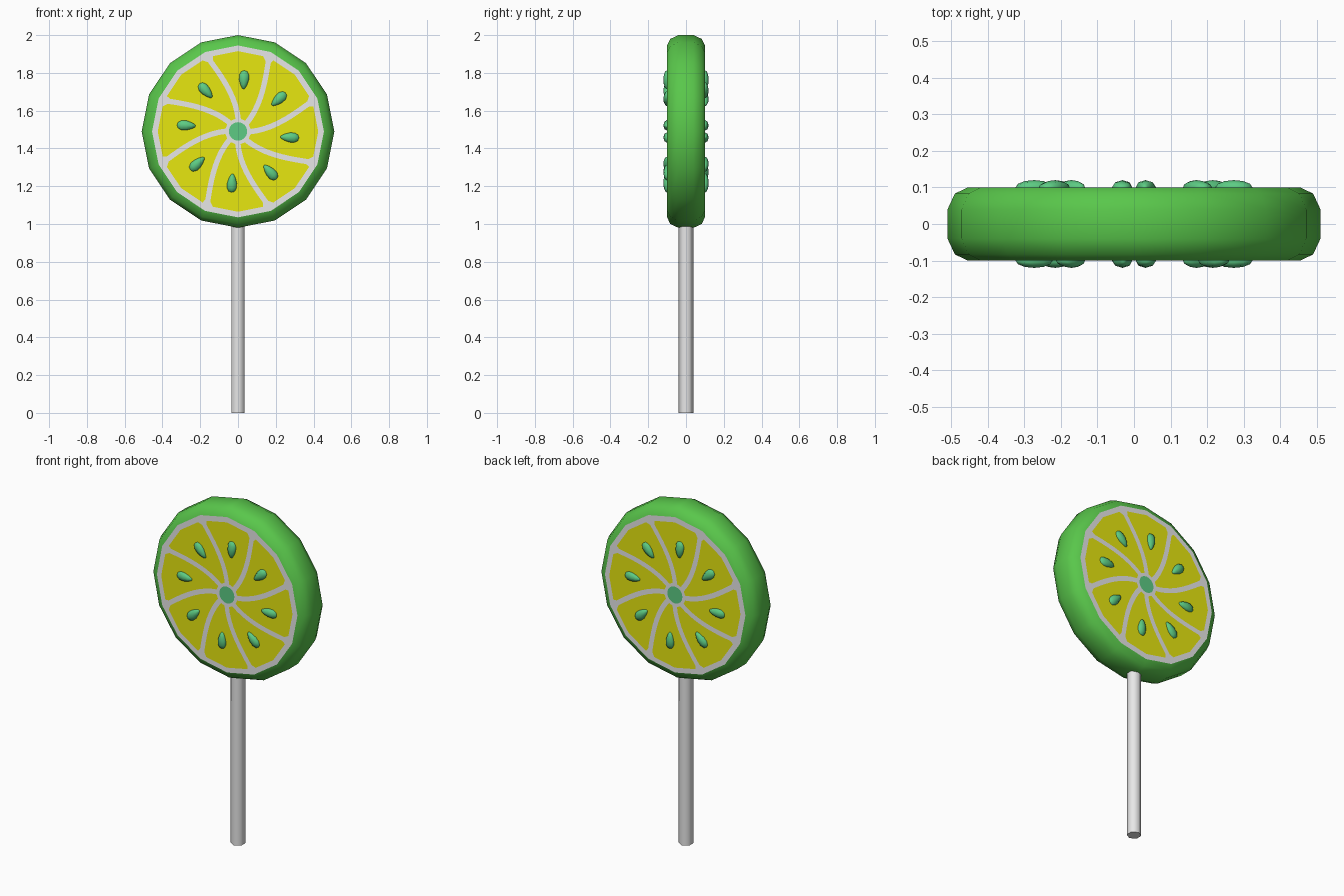
import bpy, bmesh, math
from mathutils import Vector, Matrix

if "Cube" in bpy.data.objects:
    bpy.data.objects.remove(bpy.data.objects["Cube"])

CZ = 1.49          # height of the disc centre
FACE = 0.10        # half thickness of the disc


def material(name, rgb):
    m = bpy.data.materials.new(name)
    m.diffuse_color = (*rgb, 1)
    m.use_nodes = True
    m.node_tree.nodes["Principled BSDF"].inputs["Base Color"].default_value = m.diffuse_color
    return m


GREEN = material("rind green", (0.10, 0.57, 0.07))
WHITE = material("pith white", (0.8, 0.8, 0.8))
YELLOW = material("pulp yellow", (0.8, 0.8, 0.005))
SEED = material("seed green", (0.11, 0.60, 0.23))


def finish(bm, name, *mats):
    mesh = bpy.data.meshes.new(name)
    bm.to_mesh(mesh)
    bm.free()
    for m in mats:
        mesh.materials.append(m)
    ob = bpy.data.objects.new(name, mesh)
    bpy.context.collection.objects.link(ob)
    return ob


def polar(r, deg, y):
    a = math.radians(deg)
    return Vector((r * math.cos(a), y, CZ + r * math.sin(a)))


# Stick: six-sided rod
bm = bmesh.new()
bmesh.ops.create_cone(bm, cap_ends=True, segments=6, radius1=0.039, radius2=0.039,
                      depth=1.02, matrix=Matrix.Translation((0, 0, 0.51)))
for f in bm.faces:
    f.smooth = abs(f.normal.z) < 0.5
for e in bm.edges:
    e.smooth = all(f.smooth for f in e.link_faces)
finish(bm, "stick", WHITE)

# Rind: 16-sided rounded rim with white flat faces
bm = bmesh.new()
profile = [(0.455, -FACE), (0.49, -0.083), (0.51, -0.04),
           (0.51, 0.04), (0.49, 0.083), (0.455, FACE)]
rings = [[bm.verts.new(polar(r, i * 22.5, y)) for i in range(16)] for r, y in profile]
for a, b in zip(rings, rings[1:]):
    for i in range(16):
        j = (i + 1) % 16
        bm.faces.new((a[i], a[j], b[j], b[i])).smooth = True
for ring in (rings[0], rings[-1]):
    bm.faces.new(ring).material_index = 1
bmesh.ops.recalc_face_normals(bm, faces=bm.faces)
for e in bm.edges:
    e.smooth = all(f.smooth for f in e.link_faces)
finish(bm, "rind", GREEN, WHITE)


# Swirl of the dividers: angle offset in degrees against radius
def swirl(r):
    t = max(0.0, 1 - r / 0.43)
    return -14 * t - 16 * t * t


def chord(deg):
    # radius of the 16-sided outer limit of the pulp at an angle
    return 0.425 * math.cos(math.radians(11.25)) / math.cos(math.radians(deg % 22.5 - 11.25))


def wedge(mid):
    def edge(r, side):
        gap = math.degrees(0.0145 / r)
        return r, mid + swirl(r) + side * (22.5 - gap)
    radii = [0.068, 0.10, 0.14, 0.18, 0.22, 0.26, 0.30, 0.34, 0.375, 0.40]
    pts = [edge(r, -1) for r in radii]
    pts += [(chord(mid + d), mid + d) for d in (-18.5, 0, 18.5)]
    pts += [edge(r, 1) for r in reversed(radii)]
    return pts


for s, label in ((1, "front"), (-1, "back")):
    turn = Matrix.Rotation(0 if s == 1 else math.pi, 4, 'Z')

    # Pulp wedges: thin plates
    bm = bmesh.new()
    for k in range(8):
        bm.faces.new([bm.verts.new(polar(r, a, -FACE - 0.003)) for r, a in wedge(45 * k)])
    bm.transform(turn)
    finish(bm, label + "_pulp", YELLOW)

    # Centre dot
    bm = bmesh.new()
    bm.faces.new([bm.verts.new(polar(0.049, i * 22.5, -FACE - 0.003)) for i in range(16)])
    bm.transform(turn)
    finish(bm, label + "_centre_dot", SEED)

    # Seeds: teardrops with the fat end outward
    bm = bmesh.new()
    for k in range(8):
        new = bmesh.ops.create_uvsphere(bm, u_segments=8, v_segments=6, radius=1)["verts"]
        spin = Matrix.Rotation(-math.radians(45 * k - 3), 4, 'Y')
        place = polar(0.275, 45 * k - 6.6, -FACE)
        for v in new:
            taper = 0.82 + 0.3 * v.co.z
            local = Vector((v.co.z * 0.051, v.co.y * 0.02, v.co.x * 0.033 * taper))
            v.co = place + spin @ local
    bmesh.ops.recalc_face_normals(bm, faces=bm.faces)
    for f in bm.faces:
        f.smooth = True
    bm.transform(turn)
    finish(bm, label + "_seeds", SEED)
